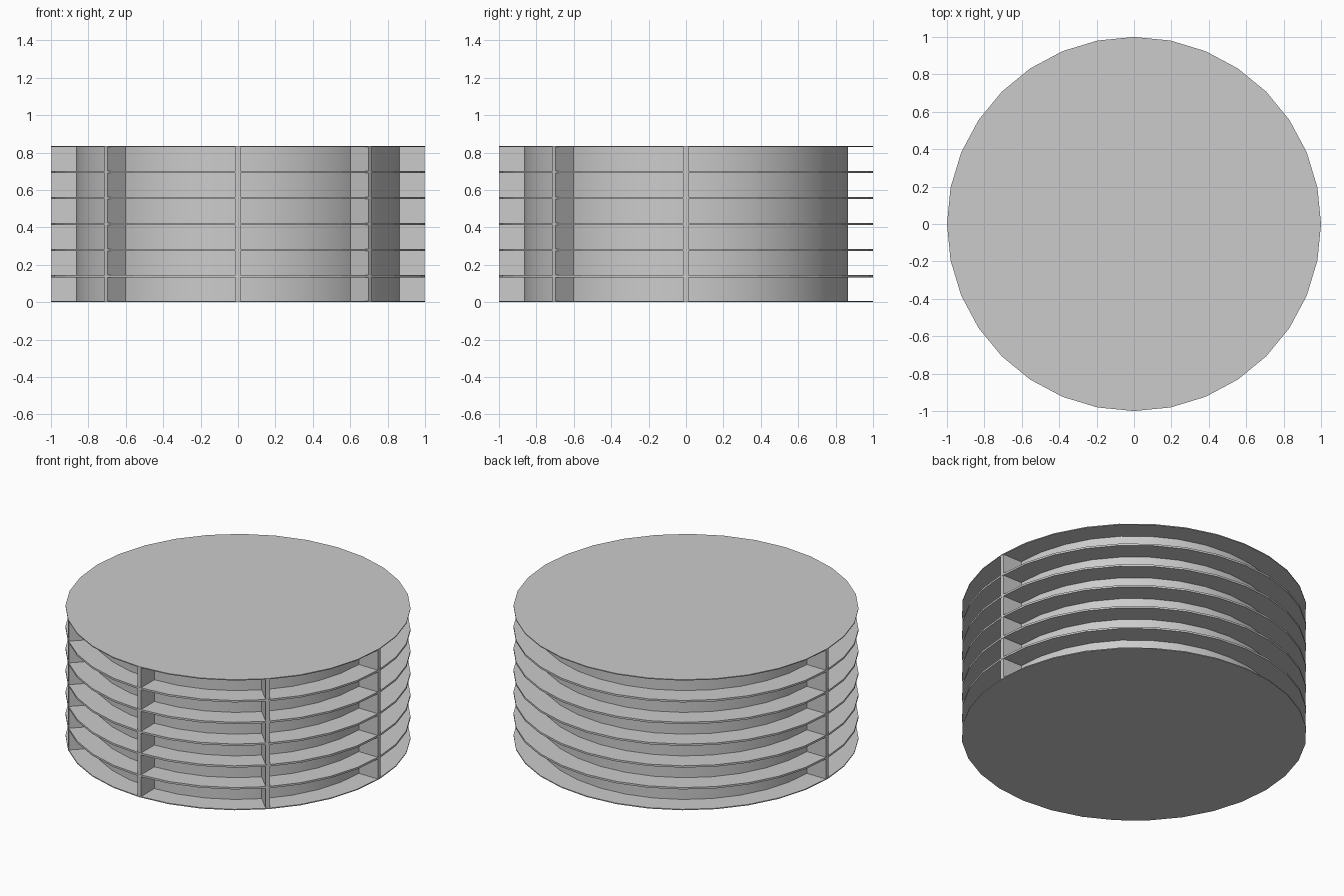
import bpy
from math import cos, sin, radians

cube = bpy.data.objects.get("Cube")
if cube:
    bpy.data.objects.remove(cube, do_unlink=True)

TIERS = 6
HEIGHT = 0.835
PITCH = HEIGHT / TIERS
PLATE = 0.012
RIM_RADIUS = 1.0
CORE_RADIUS = 0.865
SIDES = 32

grey = bpy.data.materials.new("light grey")
grey.use_nodes = True
colour = (0.6, 0.6, 0.6, 1)
grey.diffuse_color = colour
grey.node_tree.nodes["Principled BSDF"].inputs["Base Color"].default_value = colour


def finish(name):
    obj = bpy.context.object
    obj.name = name
    obj.data.materials.append(grey)
    return obj


def disc(name, radius, bottom, top):
    bpy.ops.mesh.primitive_cylinder_add(
        vertices=SIDES, radius=radius, depth=top - bottom,
        location=(0, 0, (bottom + top) / 2))
    return finish(name)


# Round core, smooth around its side
disc("core", CORE_RADIUS, PLATE / 4, HEIGHT - PLATE / 4)
bpy.ops.object.shade_smooth_by_angle(angle=radians(30))

# Shelf plates: the outer two are half as thick
for i in range(TIERS + 1):
    z = i * PITCH
    disc(f"shelf_{i + 1}", RIM_RADIUS,
         max(0, z - PLATE / 2), min(HEIGHT, z + PLATE / 2))

# Upright dividers around the front half
inner, outer = CORE_RADIUS - 0.03, RIM_RADIUS - 0.002
middle = (inner + outer) / 2
for i in range(5):
    angle = radians(180 + 45 * i)
    bpy.ops.mesh.primitive_cube_add(
        size=1, location=(middle * cos(angle), middle * sin(angle), HEIGHT / 2),
        rotation=(0, 0, angle))
    divider = finish(f"divider_{i + 1}")
    divider.scale = (outer - inner, 0.026, HEIGHT - PLATE / 2)
